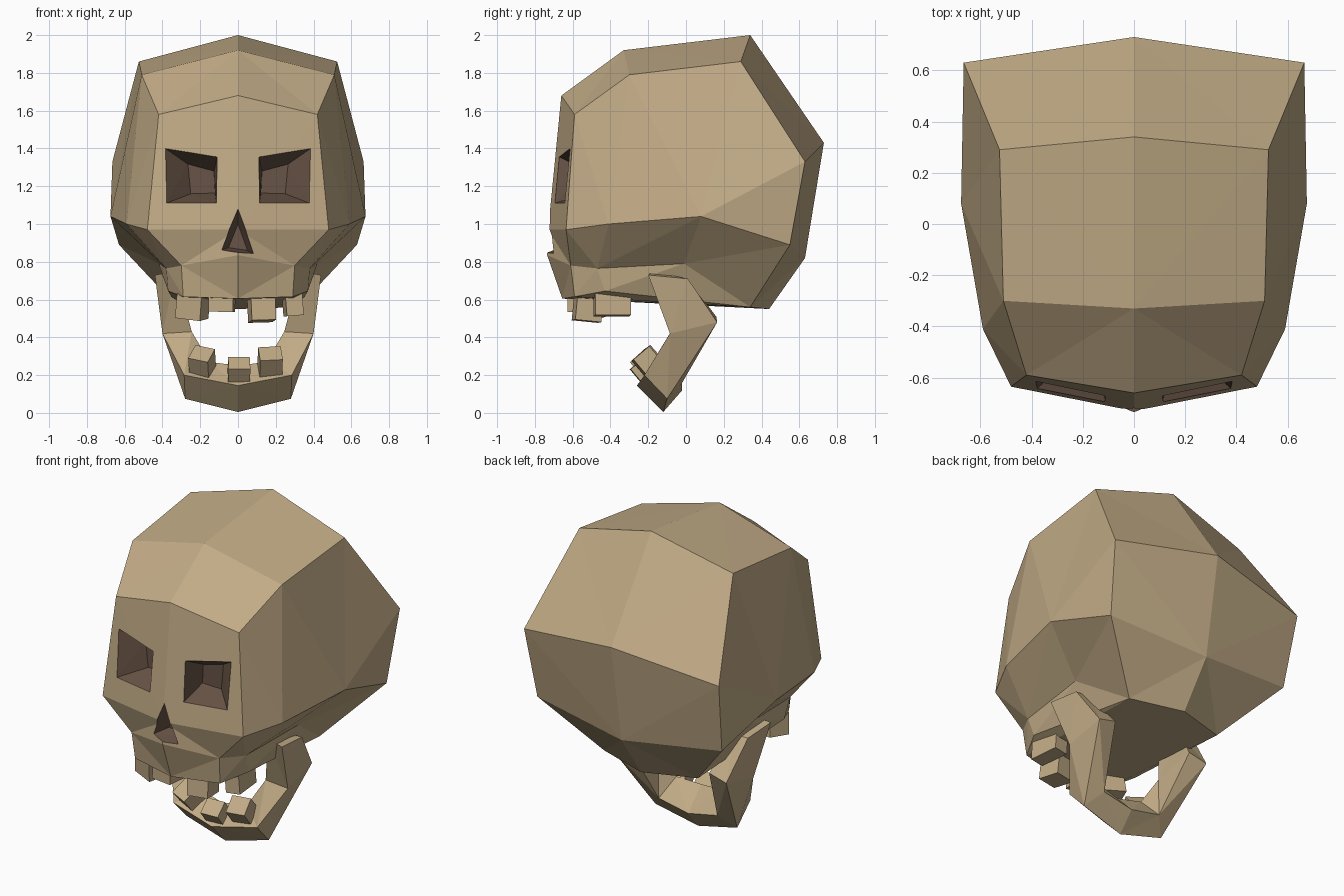
import bpy, bmesh
from mathutils import Matrix, Euler

if "Cube" in bpy.data.objects:
    bpy.data.objects.remove(bpy.data.objects["Cube"])


def material(name, col):
    m = bpy.data.materials.new(name)
    m.diffuse_color = (*col, 1)
    m.use_nodes = True
    m.node_tree.nodes["Principled BSDF"].inputs["Base Color"].default_value = m.diffuse_color
    return m


bone = material("bone", (0.54, 0.41, 0.24))
hollow = material("dark socket", (0.14, 0.088, 0.062))


def finish(name, bm, mat, tri=False):
    bmesh.ops.remove_doubles(bm, verts=bm.verts, dist=0.0005)
    if tri:
        bmesh.ops.triangulate(bm, faces=bm.faces)
    bmesh.ops.recalc_face_normals(bm, faces=bm.faces)
    me = bpy.data.meshes.new(name)
    bm.to_mesh(me)
    bm.free()
    me.materials.append(mat)
    ob = bpy.data.objects.new(name, me)
    bpy.context.collection.objects.link(ob)
    return ob


def mirrored(name, verts, faces):
    """Half mesh plus its mirror image, welded along x = 0."""
    bm = bmesh.new()
    for s in (1, -1):
        vs = [bm.verts.new((s * x, y, z)) for x, y, z in verts]
        for f in faces:
            bm.faces.new([vs[i] for i in f])
    return finish(name, bm, bone, True)


# Skull: centre profile (y, z), matching edge profile, extra side points
centre = [(-.66, 1.68), (-.33, 1.92), (.34, 2.0), (.73, 1.43), (.63, .82),
          (.44, .55), (-.655, .605), (-.735, .835), (-.73, .97)]
edge = [(.42, -.59, 1.58), (.51, -.30, 1.79), (.525, .29, 1.86),
        (.665, .63, 1.33), (.63, .55, .89), (.32, .34, .56),
        (.29, -.59, .615), (.30, -.61, .78), (.48, -.635, .97)]
side = [(.675, .08, 1.04), (.59, -.41, 1.0), (.42, -.01, .79),
        (.38, -.47, .765), (.37, -.43, .645)]
n = len(centre)
S1, S2, L, OT, OB = range(2 * n, 2 * n + 5)
E = list(range(n, 2 * n))
faces = [(i, (i + 1) % n, n + (i + 1) % n, n + i) for i in range(n)]
faces += [(E[0], E[1], S2), (E[0], S2, E[8]), (E[1], E[2], S1), (E[1], S1, S2),
          (E[2], E[3], S1), (E[3], E[4], S1), (E[8], S2, OT), (S2, S1, OT),
          (S1, L, OT), (S1, E[4], L), (L, E[4], E[5]), (E[8], OT, E[7]),
          (E[7], OT, OB, E[6]), (OT, L, OB), (L, E[5], OB), (E[5], E[6], OB)]
skull = mirrored("skull", [(0, y, z) for y, z in centre] + edge + side, faces)


# Eye sockets and nose opening, cut as tapering recesses
def socket(name, front, back, depth_y):
    k = len(front)
    bm = bmesh.new()
    rings = [[(x, -.9, z) for x, z in front],
             [(x, -.66 - .1 * (1.68 - z) + .19 * abs(x), z) for x, z in front],
             [(x, depth_y, z) for x, z in back]]
    rv = [[bm.verts.new(p) for p in r] for r in rings]
    for a, b in zip(rv, rv[1:]):
        for i in range(k):
            j = (i + 1) % k
            bm.faces.new((a[i], a[j], b[j], b[i]))
    bm.faces.new(rv[0])
    bm.faces.new(rv[-1])
    cutter = finish(name, bm, hollow, True)
    cutter.hide_render = True
    mod = skull.modifiers.new(name, 'BOOLEAN')
    mod.operation, mod.solver, mod.object = 'DIFFERENCE', 'EXACT', cutter
    mod.material_mode = 'TRANSFER'
    bpy.context.view_layer.objects.active = skull
    bpy.ops.object.modifier_apply(modifier=name)
    bpy.data.objects.remove(cutter)


eye = [(.385, 1.40), (.11, 1.355), (.115, 1.11), (.38, 1.11)]
eye_back = [(.265, 1.317), (.127, 1.28), (.122, 1.164), (.25, 1.16)]
for s, nm in ((1, "right_eye_cutter"), (-1, "left_eye_cutter")):
    socket(nm, [(s * x, z) for x, z in eye], [(s * x, z) for x, z in eye_back], -.52)
socket("nose_cutter", [(0, 1.08), (-.095, .86), (.09, .84)],
       [(0, 1.0), (-.05, .875), (.05, .86)], -.6)

# Lower jaw: four-sided section swept from chin centre up to the hinge
# each section: front rim, bottom, inner back, inner top
jaw = [[(0, -.26, .145), (0, -.12, .005), (0, -.02, .12), (0, -.15, .25)],
       [(.285, -.22, .2), (.28, -.10, .075), (.2, -.02, .16), (.15, -.12, .27)],
       [(.40, -.085, .42), (.39, .165, .48), (.27, .16, .51), (.245, -.08, .43)],
       [(.44, -.2, .73), (.43, .01, .71), (.33, .01, .71), (.33, -.18, .75)]]
jf = [(4 * r + i, 4 * r + (i + 1) % 4, 4 * r + 4 + (i + 1) % 4, 4 * r + 4 + i)
      for r in range(3) for i in range(4)] + [(12, 13, 14, 15)]
mirrored("lower_jaw", [p for r in jaw for p in r], jf)

# Teeth: (centre, size, rotation), crooked blocks
teeth = [((-.24, -.50, .565), (.14, .13, .13), (.1, .12, -.35)),
         ((-.085, -.56, .585), (.13, .12, .10), (0, .03, -.1)),
         ((.125, -.52, .555), (.13, .14, .14), (-.1, -.03, .15)),
         ((.29, -.39, .575), (.09, .19, .12), (0, -.08, .1)),
         ((-.19, -.20, .265), (.11, .11, .13), (.7, .2, -.3)),
         ((.005, -.225, .225), (.115, .10, .10), (.7, 0, .05)),
         ((.17, -.20, .265), (.12, .11, .13), (.7, -.05, .1))]
for i, (c, size, rot) in enumerate(teeth):
    bm = bmesh.new()
    bmesh.ops.create_cube(bm, size=1, matrix=Matrix.LocRotScale(c, Euler(rot), size))
    finish(("upper_tooth_" if i < 4 else "lower_tooth_") + str(i + 1), bm, bone)
